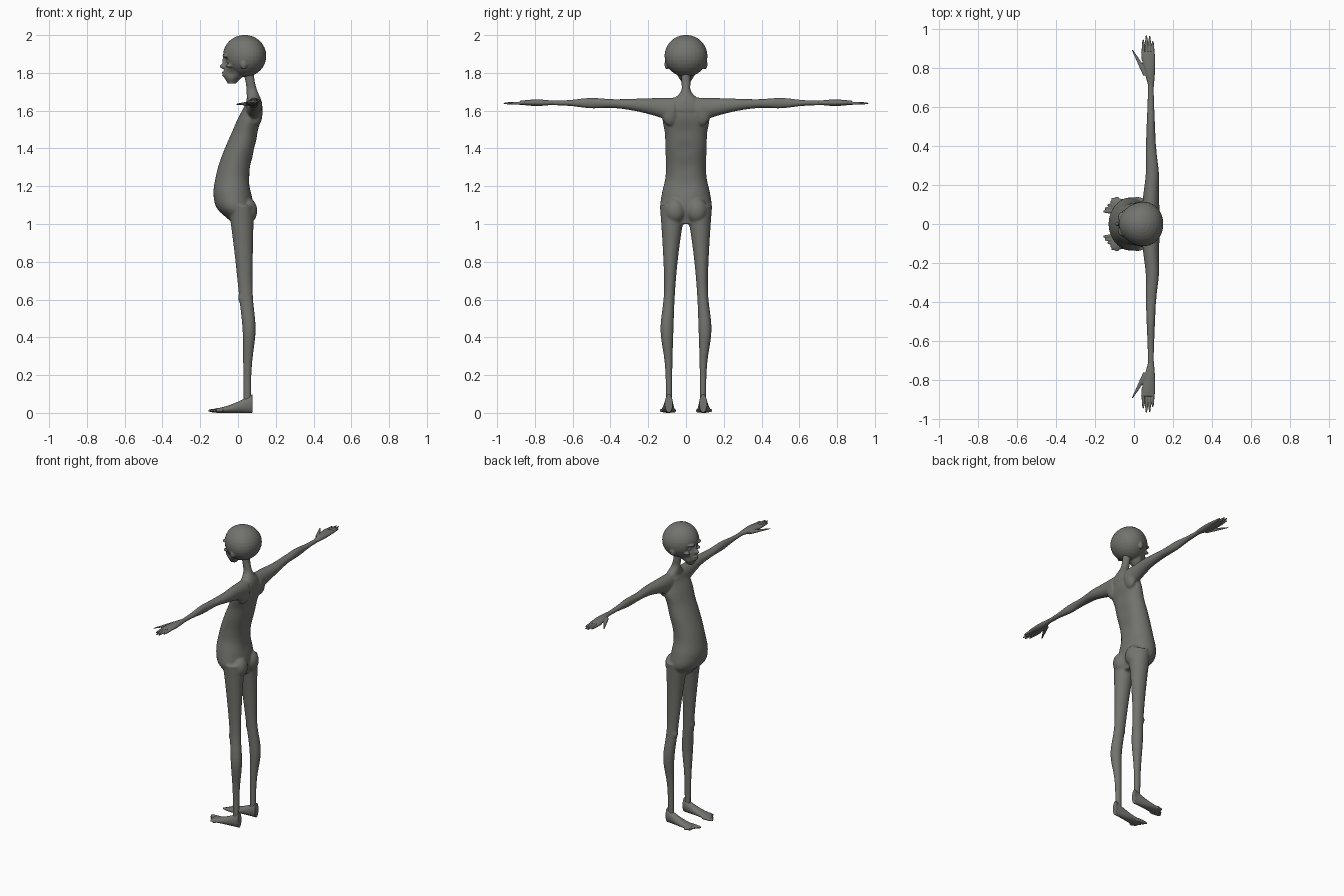
import bpy, bmesh, math
from mathutils import Vector, Matrix

cube = bpy.data.objects.get("Cube")
if cube:
    bpy.data.objects.remove(cube, do_unlink=True)

skin = bpy.data.materials.new("grey_skin")
skin.use_nodes = True
color = (.17, .17, .155, 1)
skin.diffuse_color = color
skin.node_tree.nodes["Principled BSDF"].inputs["Base Color"].default_value = color

SIDES, RINGS = 32, 40
AXES = {"x": (0, 1, 2), "y": (1, 0, 2), "z": (2, 0, 1)}


def bump(distance, width):
    """Bell shaped swelling."""
    return math.exp(-(distance / width) ** 2)


def sweep(bm, axis, start, end, rule, side=1):
    """Elliptical tube; rule(position, fraction) gives centre, radius, centre, radius."""
    along, across, up = AXES[axis]
    rings = []
    for step in range(RINGS + 1):
        fraction = step / RINGS
        position = start + (end - start) * fraction
        center_a, radius_a, center_b, radius_b = rule(position, fraction)
        ring = []
        for k in range(SIDES):
            angle = math.tau * k / SIDES
            co = Vector()
            co[along] = position
            co[across] = center_a + radius_a * math.cos(angle)
            co[up] = center_b + radius_b * math.sin(angle)
            co.y *= side
            ring.append(bm.verts.new(co))
        rings.append(ring)
    for low, high in zip(rings, rings[1:]):
        for k in range(SIDES):
            j = (k + 1) % SIDES
            bm.faces.new((low[k], low[j], high[j], high[k]))
    bm.faces.new(rings[0])
    bm.faces.new(rings[-1])


def trunk(bm, start, end, rows):
    """Upright symmetric tube through evenly spaced (front, back, half width) rows."""
    rows = [Vector(row) for row in rows]
    padded = [rows[0]] + rows + [rows[-1]] * 2

    def rule(position, fraction):
        i, t = divmod(fraction * (len(rows) - 1), 1)
        before, a, b, after = padded[int(i):int(i) + 4]
        ta, tb = (b - before) / 2, (after - a) / 2
        ease = t * t * (3 - 2 * t)
        front, back, width = (a.lerp(b, ease) + ta * t * (1 - t) ** 2
                              - tb * t * t * (1 - t))
        return (front + back) / 2, (back - front) / 2, 0, width

    sweep(bm, "z", start, end, rule)


def ball(bm, center, size):
    matrix = Matrix.Translation(center) @ Matrix.Diagonal((*size, 1))
    bmesh.ops.create_uvsphere(bm, u_segments=SIDES, v_segments=SIDES // 2,
                              radius=1, matrix=matrix)


def push(bm, center, radius, offset):
    """Soft push of the surface around a point."""
    for vert in bm.verts:
        distance = (vert.co - Vector(center)).length
        vert.co += Vector(offset) * bump(distance, radius)


def finish(name, bm, voxel, passes):
    """Fuse the overlapping forms into one smooth skin."""
    bmesh.ops.recalc_face_normals(bm, faces=bm.faces)
    mesh = bpy.data.meshes.new(name)
    bm.to_mesh(mesh)
    bm.free()
    mesh.materials.append(skin)
    part = bpy.data.objects.new(name, mesh)
    bpy.context.collection.objects.link(part)
    fuse = part.modifiers.new("fuse", 'REMESH')
    fuse.mode, fuse.voxel_size, fuse.use_smooth_shade = 'VOXEL', voxel, True
    soften = part.modifiers.new("soften", 'SMOOTH')
    soften.factor, soften.iterations = .5, passes


def leg(z, fraction):
    calf = bump(z - .44, .14)
    return (.05 - .028 * z ** 2 + .014 * calf, .02 + .04 * z ** 2 + .007 * calf,
            .09 - .016 * z ** 3 + .012 * calf, .017 + .04 * z ** 3 + .014 * calf)


def arm(y, fraction):
    rest = 1 - fraction
    elbow = bump(fraction - .62, .12)
    return (.086 + .008 * bump(fraction - .28, .12), .014 + .032 * rest ** 1.5,
            1.641 - .04 * rest ** 4, .013 + .055 * rest ** 3 + .012 * elbow)


def palm(y, fraction):
    return (.088 - .017 * fraction, .013 + .022 * math.sin(fraction * math.pi / 2),
            1.642, .01 + .007 * math.sin(fraction * math.pi))


def thumb(y, fraction):
    radius = .004 + .014 * (1 - fraction)
    return .065 - .073 * fraction, radius, 1.638 - .004 * fraction, radius * .7


def foot(x, fraction):
    top = .025 + .075 * (1 - fraction) ** 1.5
    return .091 + .004 * fraction, .021 + .019 * fraction, top / 2, top / 2


def digit(row, height, radius):
    """Straight finger or toe with a rounded tip."""
    def rule(position, fraction):
        size = radius * (1 - .6 * fraction ** 4)
        return row, size, height, size
    return rule


# Head: egg shaped cranium and tapering jaw
bm = bmesh.new()
ball(bm, (.035, 0, 1.89), (.115, .115, .111))
for vert in bm.verts:
    vert.co.y *= .95 + vert.co.x
trunk(bm, 1.743, 1.91, [(-.055, -.01, .02), (-.077, .03, .047), (-.073, .06, .066),
                        (-.075, .05, .078), (-.05, .04, .06)])
# Eye sockets, hollow cheeks, brows, cheekbones, eyes and ears
for side in (-1, 1):
    push(bm, (-.075, side * .036, 1.862), .022, (.03, 0, 0))
    push(bm, (-.045, side * .055, 1.795), .025, (.008, -side * .012, 0))
    ball(bm, (-.062, side * .034, 1.89), (.02, .028, .01))
    ball(bm, (-.042, side * .058, 1.838), (.024, .014, .01))
    ball(bm, (-.045, side * .034, 1.862), (.016, .016, .014))
    ball(bm, (.03, side * .1, 1.845), (.018, .014, .026))
# Nose and lips
ball(bm, (-.078, 0, 1.835), (.018, .012, .014))
ball(bm, (-.072, 0, 1.86), (.012, .007, .028))
for z in (1.787, 1.802):
    ball(bm, (-.074, 0, z), (.011, .022, .006))
finish("head", bm, .004, 4)

# Body: neck and torso with a hollow along the spine
bm = bmesh.new()
trunk(bm, 1.6, 1.8, [(.03, .13, .12), (.045, .125, .08), (.045, .105, .028),
                     (.04, .09, .024), (.03, .085, .025)])
trunk(bm, 1, 1.64, [(-.03, .06, .09), (-.11, .08, .134), (-.13, .075, .128),
                    (-.12, .065, .11), (-.1, .075, .106), (-.07, .095, .11),
                    (-.035, .11, .112), (0, .125, .125), (.04, .125, .11)])
for z in (1.2, 1.3, 1.4, 1.5):
    push(bm, (.09, 0, z), .05, (-.01, 0, 0))
# Buttocks, shoulder blades, legs, kneecaps and arms
for side in (-1, 1):
    ball(bm, (.05, side * .058, 1.07), (.052, .056, .068))
    ball(bm, (.1, side * .085, 1.59), (.03, .045, .07))
    sweep(bm, "z", 1.1, .03, leg, side)
    ball(bm, (.02, side * .092, .61), (.02, .022, .03))
    sweep(bm, "y", .06, .78, arm, side)
finish("body", bm, .006, 6)

for side, label in ((-1, "left"), (1, "right")):
    # Hands: palm, thumb and four fingers
    bm = bmesh.new()
    sweep(bm, "y", .7, .88, palm, side)
    sweep(bm, "y", .76, .89, thumb, side)
    for i in range(4):
        tip = .967 - .012 * (i - 1.4) ** 2
        sweep(bm, "y", .84, tip, digit(.047 + .0165 * i, 1.639, .008), side)
    finish(label + "_hand", bm, .0025, 3)

    # Feet: instep and five toes
    bm = bmesh.new()
    sweep(bm, "x", .077, -.115, foot, side)
    for i in range(5):
        tip = -.157 + .002 * i * (i + 3)
        radius = .009 if i else .011
        sweep(bm, "x", -.08, tip, digit(.064 + .0165 * i, .012, radius), side)
    finish(label + "_foot", bm, .003, 3)
